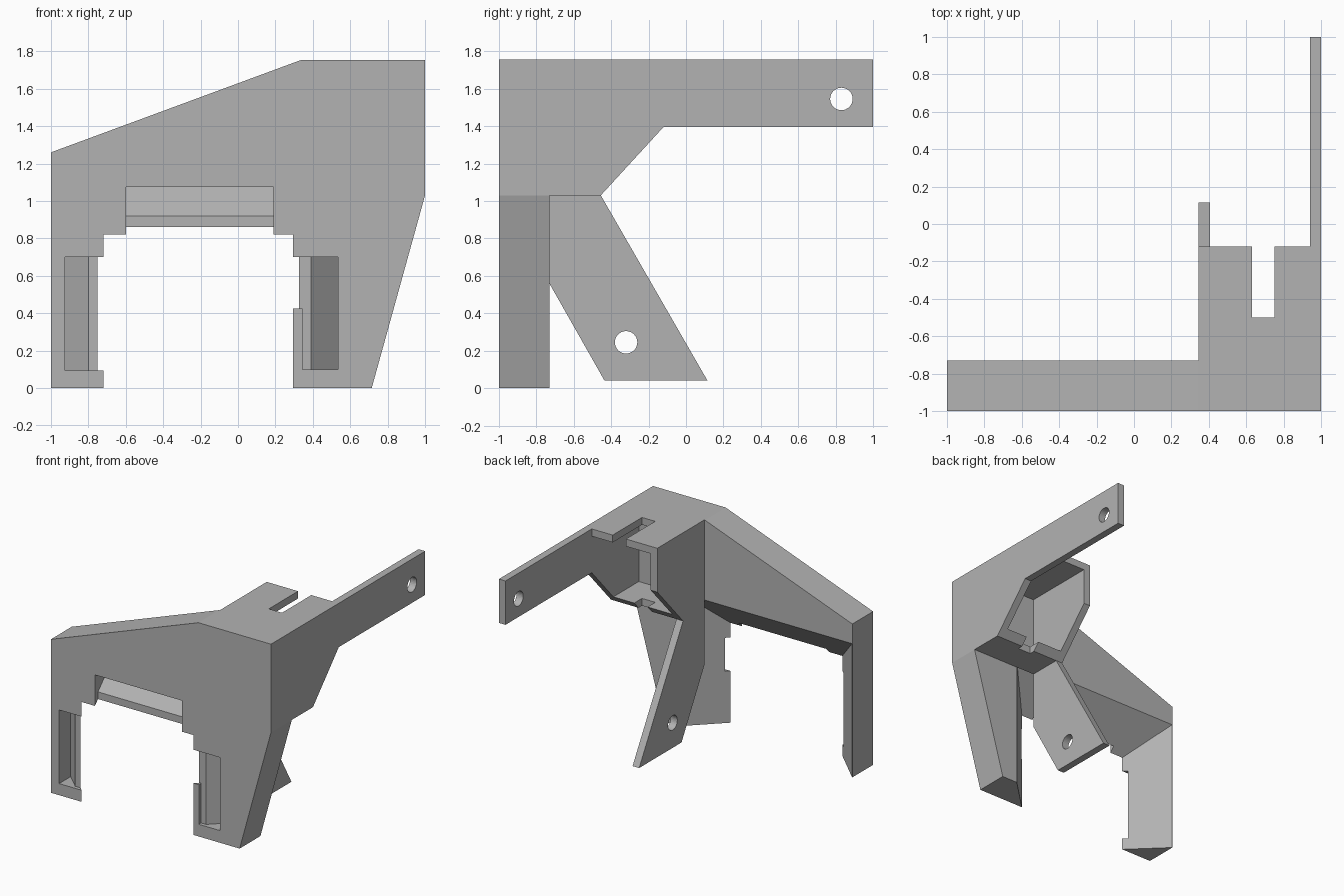
import bpy, bmesh, math

if "Cube" in bpy.data.objects:
    bpy.data.objects.remove(bpy.data.objects["Cube"], do_unlink=True)

grey = bpy.data.materials.new("plain grey")
grey.use_nodes = True
colour = (0.45, 0.45, 0.45, 1)
grey.diffuse_color = colour
grey.node_tree.nodes["Principled BSDF"].inputs["Base Color"].default_value = colour

# Order of (profile u, profile v, depth) for each extrusion axis
PLACE = {"X": lambda u, v, d: (d, u, v),
         "Y": lambda u, v, d: (u, d, v)}


def make(name, loops):
    """Solid between two matching outlines."""
    bm = bmesh.new()
    a, b = [[bm.verts.new(p) for p in loop] for loop in loops]
    bm.faces.new(a)
    bm.faces.new(b[::-1])
    for i in range(len(a)):
        j = (i + 1) % len(a)
        bm.faces.new((a[j], a[i], b[i], b[j]))
    bmesh.ops.recalc_face_normals(bm, faces=bm.faces)
    mesh = bpy.data.meshes.new(name)
    bm.to_mesh(mesh)
    bm.free()
    mesh.materials.append(grey)
    obj = bpy.data.objects.new(name, mesh)
    bpy.context.collection.objects.link(obj)
    return obj


def prism(name, axis, profile, lo, hi):
    return make(name, [[PLACE[axis](u, v, d) for u, v in profile] for d in (lo, hi)])


def rect(u0, u1, v0, v1):
    return [(u0, v0), (u1, v0), (u1, v1), (u0, v1)]


def combine(target, others, operation):
    for other in others:
        mod = target.modifiers.new(operation, "BOOLEAN")
        mod.operation, mod.solver, mod.object = operation, "EXACT", other
        bpy.context.view_layer.objects.active = target
        bpy.ops.object.modifier_apply(modifier=mod.name)
        bpy.data.objects.remove(other, do_unlink=True)


def round_hole(y, z, lo, hi, radius=0.06, sides=32):
    ring = [(y + radius * math.cos(math.tau * i / sides),
             z + radius * math.sin(math.tau * i / sides)) for i in range(sides)]
    return prism("hole_cutter", "X", ring, lo, hi)


FRONT, BACK = -1, -0.73

# Front frame
frame = prism("bracket", "Y", [(-1, 0), (-1, 1.26), (0.34, 1.755), (1, 1.755),
                               (1, 1.03), (0.715, 0)], FRONT, BACK)


# Opening that widens towards the back
def opening_loop(y):
    grow = (y - FRONT) * 1.03
    return [(x, y, z) for x, z in rect(-0.72 - grow, 0.295 + grow, -0.2, 0.82 + grow)]


opening = make("opening_cutter", [opening_loop(-1.05), opening_loop(-0.6)])


# Pockets with a shallow lip and a sloped floor, given as (across, depth)
def pocket(start, lip, end, slope_depth, shallow=-0.97):
    return [(start, -1.1), (start, shallow), (lip, shallow), (end, slope_depth), (end, -1.1)]


def upright_pocket(profile, z0, z1):
    return make("pocket_cutter", [[(x, y, z) for x, y in profile] for z in (z0, z1)])


left_leg_pocket = upright_pocket(pocket(-0.6, -0.8, -0.925, -0.85), 0.095, 0.7)
right_leg_upper = upright_pocket(pocket(0.2, 0.39, 0.535, -0.83), 0.425, 0.7)
right_leg_lower = upright_pocket(pocket(0.345, 0.39, 0.535, -0.83), 0.1, 0.5)
top_pocket = prism("pocket_cutter", "X",
                   [(y, z) for z, y in pocket(0.7, 0.92, 1.075, -0.81, -0.96)], -0.6, 0.19)
combine(frame, [opening, left_leg_pocket, right_leg_upper, right_leg_lower, top_pocket],
        "DIFFERENCE")

# Rear housing, hollow and open at the back
housing = prism("housing", "X", [(BACK, 1.03), (-0.455, 1.03), (-0.12, 1.395),
                                 (-0.12, 1.755), (BACK, 1.755)], 0.345, 1)
cavity = prism("cavity_cutter", "X", rect(BACK, 0.1, 1.09, 1.695), 0.405, 0.94)
slot = prism("slot_cutter", "X", rect(-0.5, 0.1, 0.9, 1.9), 0.63, 0.75)
combine(housing, [cavity, slot], "DIFFERENCE")

# Long upper arm and slanted lower arm
upper_arm = prism("upper_arm", "X", rect(-0.12, 1, 1.395, 1.755), 0.94, 1)
combine(upper_arm, [round_hole(0.83, 1.545, 0.8, 1.1)], "DIFFERENCE")
lower_arm = prism("lower_arm", "X", [(BACK, 1.03), (-0.455, 1.03), (0.115, 0.04),
                                     (-0.435, 0.04), (BACK, 0.56)], 0.345, 0.405)
combine(lower_arm, [round_hole(-0.32, 0.245, 0.2, 0.6)], "DIFFERENCE")

combine(frame, [housing, upper_arm, lower_arm], "UNION")
